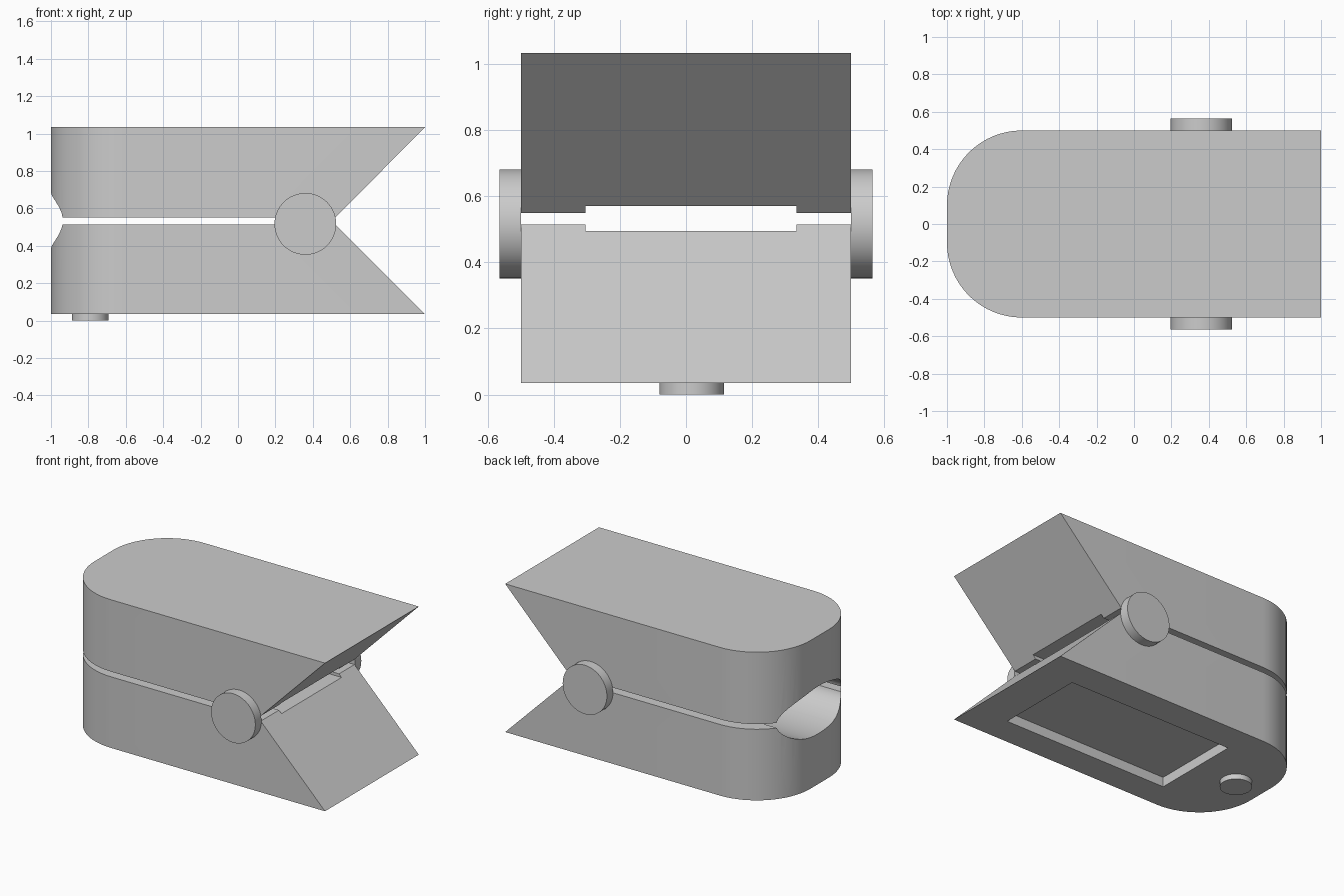
import bpy, bmesh, math

cube = bpy.data.objects.get("Cube")
if cube:
    bpy.data.objects.remove(cube)

gray = bpy.data.materials.new("light_gray")
gray.use_nodes = True
COLOR = (0.6, 0.6, 0.6, 1)
gray.diffuse_color = COLOR
gray.node_tree.nodes["Principled BSDF"].inputs["Base Color"].default_value = COLOR


def finish(bm, name):
    bmesh.ops.recalc_face_normals(bm, faces=bm.faces)
    mesh = bpy.data.meshes.new(name)
    bm.to_mesh(mesh)
    bm.free()
    mesh.materials.append(gray)
    obj = bpy.data.objects.new(name, mesh)
    bpy.context.collection.objects.link(obj)
    return obj


def box(name, low, high):
    bm = bmesh.new()
    bmesh.ops.create_cube(bm, size=1)
    for v in bm.verts:
        v.co = [(a + b) / 2 + c * (b - a) for a, b, c in zip(low, high, v.co)]
    return finish(bm, name)


def cylinder(name, center, radii, depth, axis):
    """Elliptical cylinder along the given axis; radii are (horizontal, other)."""
    bm = bmesh.new()
    bmesh.ops.create_cone(bm, cap_ends=True, segments=64, radius1=1, radius2=1, depth=depth)
    for v in bm.verts:
        a, b, c = v.co.x * radii[0], v.co.y * radii[1], v.co.z
        local = {"x": (c, a, b), "y": (a, c, b), "z": (a, b, c)}[axis]
        v.co = [p + q for p, q in zip(center, local)]
    return finish(bm, name)


def jaw(name, outer_z, inner_z):
    """Rounded plan whose handle end slopes back towards the hinge."""
    r, half, steps = 0.4, 0.5, 16
    arc = [(-1 + r - r * math.sin(t), half - r + r * math.cos(t))
           for t in (math.pi / 2 * i / steps for i in range(steps + 1))]
    plan = [(1, half)] + arc + [(x, -y) for x, y in reversed(arc)] + [(1, -half)]
    bm = bmesh.new()
    rings = [[bm.verts.new((hinge if x == 1 else x, y, z)) for x, y in plan]
             for z, hinge in ((outer_z, 1), (inner_z, 0.52))]
    for ring in rings:
        bm.faces.new(ring)
    for i in range(len(plan)):
        j = (i + 1) % len(plan)
        bm.faces.new((rings[0][i], rings[0][j], rings[1][j], rings[1][i]))
    return finish(bm, name)


def carve(obj, cutters):
    for cutter in cutters:
        mod = obj.modifiers.new("cut", "BOOLEAN")
        mod.operation, mod.solver, mod.object = "DIFFERENCE", "EXACT", cutter
    graph = bpy.context.evaluated_depsgraph_get()
    mesh = bpy.data.meshes.new_from_object(obj.evaluated_get(graph))
    obj.modifiers.clear()
    obj.data = mesh


# Two jaws of the clip
lower = jaw("lower_jaw", 0.035, 0.515)
upper = jaw("upper_jaw", 1.035, 0.55)

# Finger opening, shallow channel and battery recess
bore = cylinder("finger_bore", (-0.5, 0.015, 0.535), (0.33, 0.16), 1.2, "x")
channel = box("channel", (-0.6, -0.305, 0.496), (0.9, 0.335, 0.571))
recess = box("battery_recess", (-0.49, -0.31, -0.1), (0.74, 0.3, 0.1))
carve(lower, [bore, channel, recess])
carve(upper, [bore, channel])
for cutter in (bore, channel, recess):
    bpy.data.objects.remove(cutter)

# Hinge caps on both sides, and the button underneath
parts = [lower, upper]
for name, side in (("left_hinge_cap", -1), ("right_hinge_cap", 1)):
    parts.append(cylinder(name, (0.36, side * 0.5325, 0.517), (0.165, 0.165), 0.065, "y"))
parts.append(cylinder("button", (-0.79, 0.017, 0.0175), (0.098, 0.098), 0.035, "z"))

# Smooth curved walls, crisp edges
bpy.ops.object.select_all(action="DESELECT")
for part in parts:
    part.select_set(True)
bpy.context.view_layer.objects.active = lower
bpy.ops.object.shade_smooth_by_angle(angle=math.radians(30))
